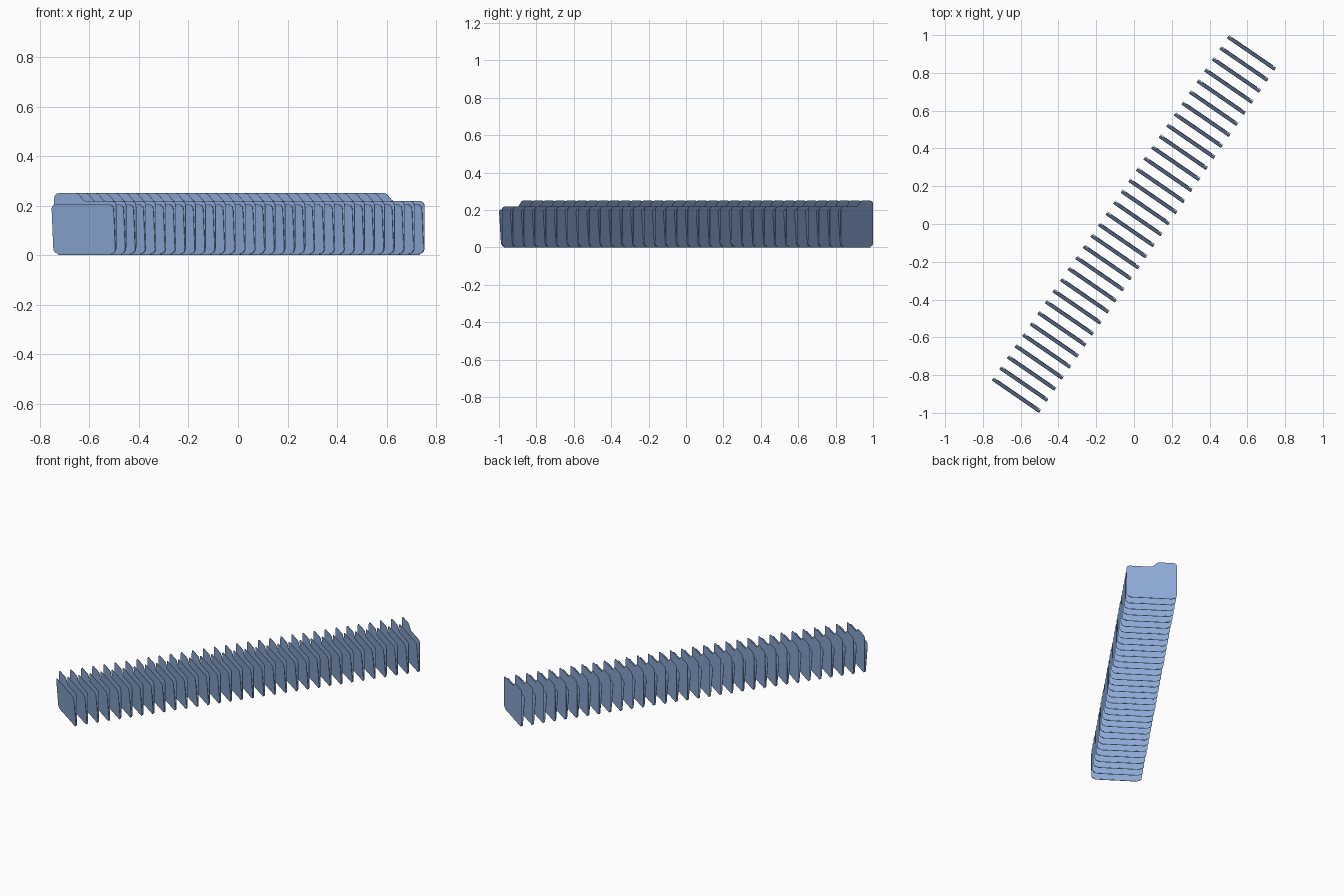
import bpy, bmesh, math
from mathutils import Vector

if "Cube" in bpy.data.objects:
    bpy.data.objects.remove(bpy.data.objects["Cube"])

COUNT, PITCH = 32, 0.0709
ANGLE = -math.radians(34.5)
SHEET = 0.002            # card thickness
HALF = 0.152             # half the folder width

blue = bpy.data.materials.new("folder blue")
blue.diffuse_color = (0.27, 0.41, 0.69, 1)
blue.use_nodes = True
blue.node_tree.nodes["Principled BSDF"].inputs["Base Color"].default_value = blue.diffuse_color


def rounded(points, steps=5):
    """Round every (x, z, radius) corner of a closed outline."""
    out = []
    for i, (x, z, r) in enumerate(points):
        p = Vector((x, z))
        a = (Vector(points[i - 1][:2]) - p).normalized()
        b = (Vector(points[(i + 1) % len(points)][:2]) - p).normalized()
        start, end = p + a * r, p + b * r
        for k in range(steps + 1):
            t = k / steps
            out.append(start * (1 - t) ** 2 + p * 2 * t * (1 - t) + end * t * t)
    return out


def make_row(name, bm):
    """Turn one part into a diagonal row of equally spaced copies."""
    bmesh.ops.recalc_face_normals(bm, faces=bm.faces)
    mesh = bpy.data.meshes.new(name)
    bm.to_mesh(mesh)
    bm.free()
    mesh.materials.append(blue)
    ob = bpy.data.objects.new(name, mesh)
    bpy.context.collection.objects.link(ob)
    ob.rotation_euler.z = ANGLE
    start = -PITCH * (COUNT - 1) / 2
    ob.location = (-math.sin(ANGLE) * start, math.cos(ANGLE) * start, 0)
    arr = ob.modifiers.new("row", 'ARRAY')
    arr.count = COUNT
    arr.use_relative_offset = False
    arr.use_constant_offset = True
    arr.constant_offset_displace = (0, PITCH, 0)
    bpy.context.view_layer.objects.active = ob
    ob.select_set(True)
    bpy.ops.object.shade_smooth_by_angle()
    ob.select_set(False)


def leaf(name, outline, y_of_z):
    """Thin upright card whose depth position follows its height."""
    bm = bmesh.new()
    face = bm.faces.new([bm.verts.new((p.x, y_of_z(p.y), p.y)) for p in outline])
    new = bmesh.ops.extrude_face_region(bm, geom=[face])["geom"]
    bmesh.ops.translate(bm, vec=(0, SHEET, 0),
                        verts=[v for v in new if isinstance(v, bmesh.types.BMVert)])
    make_row(name, bm)


# Front leaf: shorter card leaning forward
leaf("front_leaves",
     rounded([(-HALF, 0.006, 0.025), (HALF, 0.006, 0.025),
              (HALF, 0.204, 0.022), (-HALF, 0.204, 0.022)]),
     lambda z: 0.004 - 0.0145 * (z - 0.006) / 0.198)

# Back leaf: upright card with an index tab along its left half
leaf("back_leaves",
     rounded([(-HALF, 0.006, 0.025), (HALF, 0.006, 0.025), (HALF, 0.218, 0.022),
              (-0.004, 0.218, 0.01), (-0.036, 0.25, 0.012), (-HALF, 0.25, 0.025)]),
     lambda z: 0.0085)

# Fold: half-round strip joining both leaves at the bottom
bm = bmesh.new()
steps = 6
arc = [math.pi * k / steps for k in range(steps + 1)]
section = [(0.00725 - 0.00325 * math.cos(a), 0.007 - 0.007 * math.sin(a)) for a in arc]
section += [(0.00725 + 0.00125 * math.cos(a), 0.007 - 0.005 * math.sin(a)) for a in arc]
face = bm.faces.new([bm.verts.new((-0.129, y, z)) for y, z in section])
new = bmesh.ops.extrude_face_region(bm, geom=[face])["geom"]
bmesh.ops.translate(bm, vec=(0.258, 0, 0),
                    verts=[v for v in new if isinstance(v, bmesh.types.BMVert)])
make_row("bottom_folds", bm)
